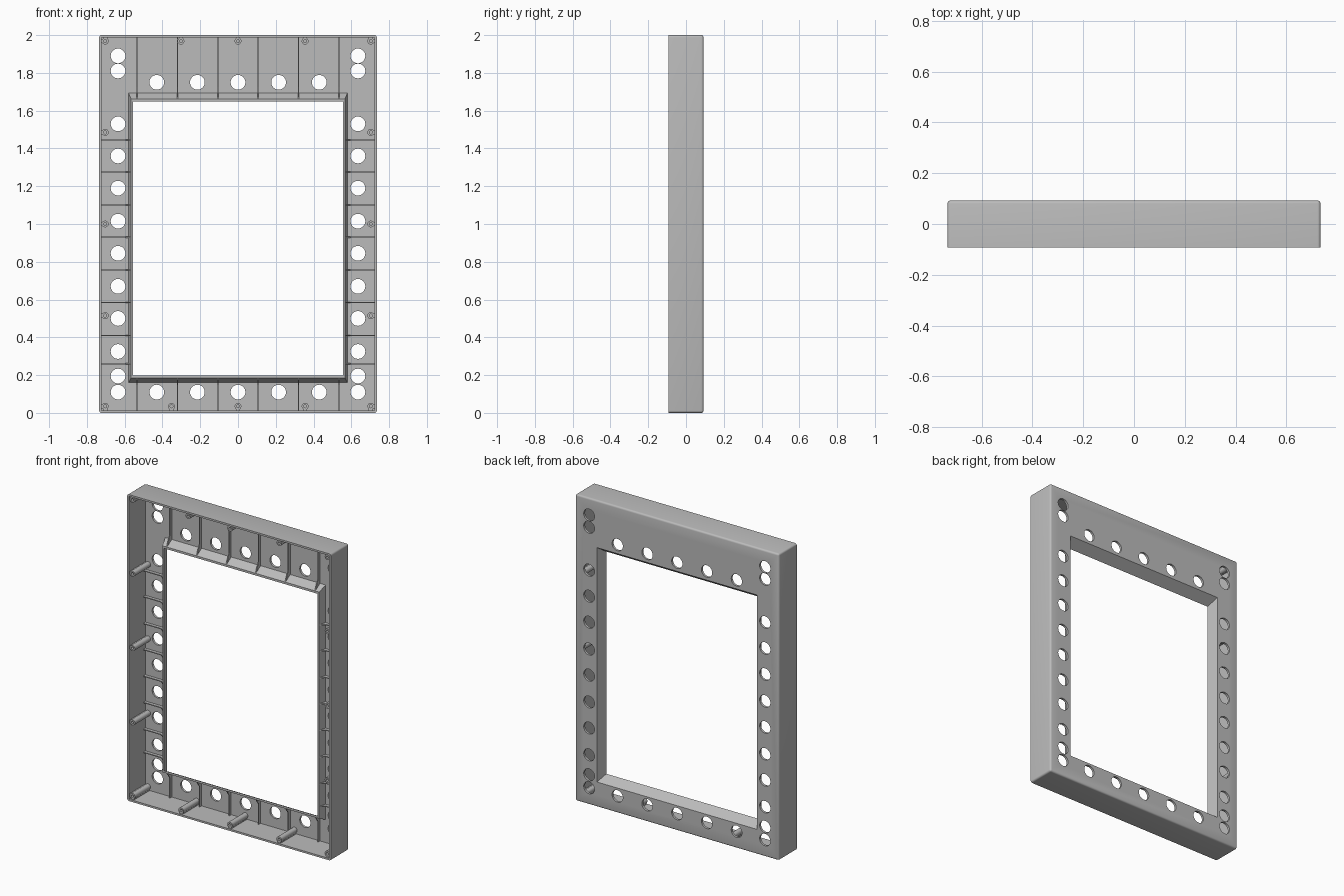
import bpy, bmesh, math
from mathutils import Vector

cube = bpy.data.objects.get("Cube")
if cube:
    bpy.data.objects.remove(cube, do_unlink=True)

mat = bpy.data.materials.new("light grey plastic")
mat.use_nodes = True
GREY = (0.5, 0.5, 0.5, 1)
mat.diffuse_color = GREY
mat.node_tree.nodes["Principled BSDF"].inputs["Base Color"].default_value = GREY

W, BACK, FRONT = 0.735, 0.0925, -0.0925   # half width, depth limits
PLATE = BACK - 0.015                      # inner face of the back plate
LIP = 0.028                               # front of the window flange


def finish(bm, name, smooth=True):
    bmesh.ops.recalc_face_normals(bm, faces=bm.faces)
    mesh = bpy.data.meshes.new(name)
    bm.to_mesh(mesh)
    bm.free()
    mesh.materials.append(mat)
    obj = bpy.data.objects.new(name, mesh)
    bpy.context.collection.objects.link(obj)
    bpy.ops.object.select_all(action='DESELECT')
    obj.select_set(True)
    bpy.context.view_layer.objects.active = obj
    if smooth:
        bpy.ops.object.shade_smooth_by_angle(angle=math.radians(30))
    return obj


def loft(bm, rings, closed):
    """Skin a series of rings; either loop round or cap both ends."""
    vs = [[bm.verts.new(p) for p in r] for r in rings]
    n = len(vs[0])
    pairs = list(zip(vs, vs[1:])) + ([(vs[-1], vs[0])] if closed else [])
    for a, b in pairs:
        for i in range(n):
            j = (i + 1) % n
            bm.faces.new((a[i], a[j], b[j], b[i]))
    if not closed:
        bm.faces.new(vs[0])
        bm.faces.new(vs[-1])
    return vs


def rect(x, z0, z1, y):
    return [(-x, y, z0), (x, y, z0), (x, y, z1), (-x, y, z1)]


def circle(cx, cz, r, y, n):
    return [(cx + r * math.cos(math.tau * i / n), y, cz + r * math.sin(math.tau * i / n))
            for i in range(n)]


def box(bm, x0, x1, y0, y1, z0, z1):
    loft(bm, [rect_xy(x0, x1, z0, z1, y) for y in (y0, y1)], False)


def rect_xy(x0, x1, z0, z1, y):
    return [(x0, y, z0), (x1, y, z0), (x1, y, z1), (x0, y, z1)]


# Hollow frame: outer wall, back plate and sloping window flange
T = 0.012
bm = bmesh.new()
vs = loft(bm, [
    rect(W, 0, 2, FRONT),
    rect(W, 0, 2, BACK),
    rect(0.578, 0.163, 1.692, BACK),
    rect(0.555, 0.198, 1.648, LIP),
    rect(0.566, 0.184, 1.662, LIP),
    rect(0.579, 0.162, 1.693, PLATE),
    rect(W - T, T, 2 - T, PLATE),
    rect(W - T, T, 2 - T, FRONT)], True)
outer = set(vs[0] + vs[1])
rounded = [e for e in bm.edges if all(v in outer for v in e.verts)
           and not all(v in vs[0] for v in e.verts)]
bmesh.ops.bevel(bm, geom=rounded, offset=0.012, segments=4, profile=0.5, affect='EDGES')
frame = finish(bm, "frame_shell", False)

# Round holes through the back plate
side_z = [1.89, 1.81, 1.53, 1.36, 1.19, 1.015, 0.845, 0.67, 0.5, 0.325, 0.195, 0.11]
row_x = [-0.43, -0.215, 0, 0.215, 0.43]
holes = [(s * 0.635, z) for s in (-1, 1) for z in side_z]
holes += [(x, z) for x in row_x for z in (0.11, 1.75)]
bm = bmesh.new()
for x, z in holes:
    loft(bm, [circle(x, z, 0.039, y, 32) for y in (0.05, 0.12)], False)
cutter = finish(bm, "hole_cutter", False)
cutter.hide_render = True
mod = frame.modifiers.new("holes", 'BOOLEAN')
mod.operation, mod.solver, mod.object = 'DIFFERENCE', 'EXACT', cutter
bpy.context.view_layer.objects.active = frame
bpy.ops.object.modifier_apply(modifier=mod.name)
bpy.data.objects.remove(cutter, do_unlink=True)
bpy.ops.object.select_all(action='DESELECT')
frame.select_set(True)
bpy.ops.object.shade_smooth_by_angle(angle=math.radians(30))

# Thin stiffening ribs between the holes, climbing the flange
bm = bmesh.new()
H = 0.003


def rib(inner, lip, wall, across, vertical):
    """Profile from the outer wall along the plate and up the flange."""
    low = PLATE - 0.02
    prof = [(wall, PLATE + 0.003), (wall, low), (inner + (wall - inner) * 0.12, low),
            (lip, LIP + 0.002), (inner, PLATE + 0.003)]
    rings = [[(c, y, p) if vertical else (p, y, c) for p, y in prof]
             for c in (across - H, across + H)]
    loft(bm, rings, False)


for x in (-0.535, -0.32, -0.106, 0.106, 0.32, 0.535):
    rib(1.69, 1.66, 1.99, x, True)
    rib(0.165, 0.186, 0.01, x, True)
for s in (-1, 1):
    for z in (1.445, 1.275, 1.1, 0.93, 0.757, 0.585, 0.41, 0.26):
        rib(s * 0.577, s * 0.565, s * (W - 0.01), z, False)
finish(bm, "stiffening_ribs", False)

# Screw posts joined to the outer wall by a short web
bm = bmesh.new()
TOP, BOT, SIDE, R = 1.968, 0.035, 0.703, 0.018
posts = [(x, TOP, 0, 1) for x in (-0.302, 0, 0.355)]
posts += [(x, BOT, 0, -1) for x in (-0.352, 0, 0.355)]
posts += [(s * SIDE, z, s, 0) for s in (-1, 1) for z in (0.515, 1, 1.485)]
posts += [(s * SIDE, z, s, t) for s in (-1, 1) for z, t in ((TOP, 1), (BOT, -1))]
F = FRONT + 0.008
for x, z, dx, dz in posts:
    loft(bm, [circle(x, z, r, y, 20) for r, y in
              ((R, PLATE + 0.003), (R, F), (0.008, F), (0.008, F + 0.1))], False)
    end = Vector((x + dx * 0.024, z + dz * 0.024))
    if dx:
        a, b = sorted((x + dx * 0.012, end.x))
        box(bm, a, b, F + 0.002, PLATE + 0.003, z - 0.011, z + 0.011)
    if dz:
        a, b = sorted((z + dz * 0.012, end.y))
        box(bm, x - 0.011, x + 0.011, F + 0.002, PLATE + 0.003, a, b)
finish(bm, "screw_posts")
